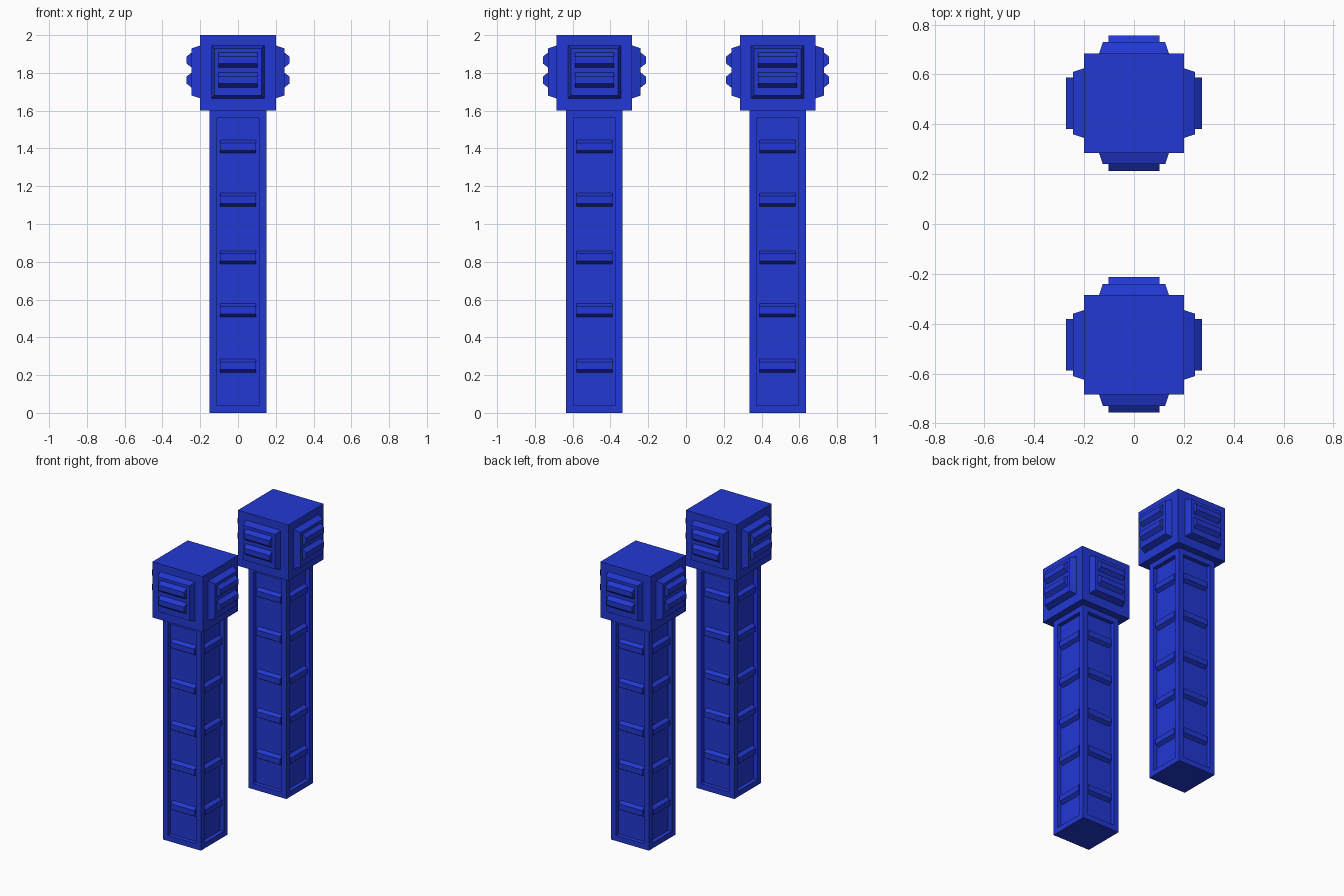
import bpy, bmesh
from math import pi
from mathutils import Matrix, Vector

cube = bpy.data.objects.get("Cube")
if cube:
    bpy.data.objects.remove(cube, do_unlink=True)

blue = bpy.data.materials.new("royal blue")
blue.use_nodes = True
colour = (0.016, 0.04, 0.65, 1)
blue.diffuse_color = colour
blue.node_tree.nodes["Principled BSDF"].inputs["Base Color"].default_value = colour


def finish(bm, name, y):
    bmesh.ops.recalc_face_normals(bm, faces=bm.faces)
    mesh = bpy.data.meshes.new(name)
    bm.to_mesh(mesh)
    bm.free()
    mesh.materials.append(blue)
    obj = bpy.data.objects.new(name, mesh)
    obj.location.y = y
    bpy.context.collection.objects.link(obj)


def block(bm, half, z0, z1):
    scale = Matrix.Diagonal((2 * half, 2 * half, z1 - z0, 1))
    bmesh.ops.create_cube(bm, size=1, matrix=Matrix.Translation((0, 0, (z0 + z1) / 2)) @ scale)


def raised(bm, turn, z, inner, outer, base, tip):
    """Tapered block on one side; base and tip are (half width, half height)."""
    rings = []
    for dist, (w, h) in ((inner, base), (outer, tip)):
        corners = ((-w, -h), (w, -h), (w, h), (-w, h))
        rings.append([bm.verts.new(turn @ Vector((x, -dist, z + dz))) for x, dz in corners])
    a, b = rings
    bm.faces.new(a[::-1])
    bm.faces.new(b)
    for i in range(4):
        j = (i + 1) % 4
        bm.faces.new((a[i], a[j], b[j], b[i]))


turns = [Matrix.Rotation(i * pi / 2, 3, "Z") for i in range(4)]

for side, y in (("front", -0.485), ("back", 0.485)):
    # Shaft with a straight-walled recess on each side
    bm = bmesh.new()
    block(bm, 0.15, 0, 1.6)
    bm.normal_update()
    sides = [f for f in bm.faces if abs(f.normal.z) < 0.5]
    bmesh.ops.inset_individual(bm, faces=sides, thickness=0.055)
    bmesh.ops.inset_individual(bm, faces=sides, thickness=0, depth=-0.03)
    finish(bm, side + "_shaft", y)

    # Bevelled rungs across the recesses
    bm = bmesh.new()
    for turn in turns:
        for z in (0.25, 0.543, 0.823, 1.128, 1.41):
            raised(bm, turn, z, 0.12, 0.145, (0.095, 0.035), (0.095, 0.02))
    finish(bm, side + "_rungs", y)

    # Square head
    bm = bmesh.new()
    block(bm, 0.2, 1.6, 2)
    finish(bm, side + "_head", y)

    # Tapered plates on the head
    bm = bmesh.new()
    for turn in turns:
        raised(bm, turn, 1.805, 0.2, 0.245, (0.14, 0.14), (0.125, 0.125))
    finish(bm, side + "_head_plates", y)

    # Two bevelled bars on each plate
    bm = bmesh.new()
    for turn in turns:
        for z in (1.762, 1.868):
            raised(bm, turn, z, 0.245, 0.272, (0.103, 0.04), (0.103, 0.019))
    finish(bm, side + "_head_bars", y)
